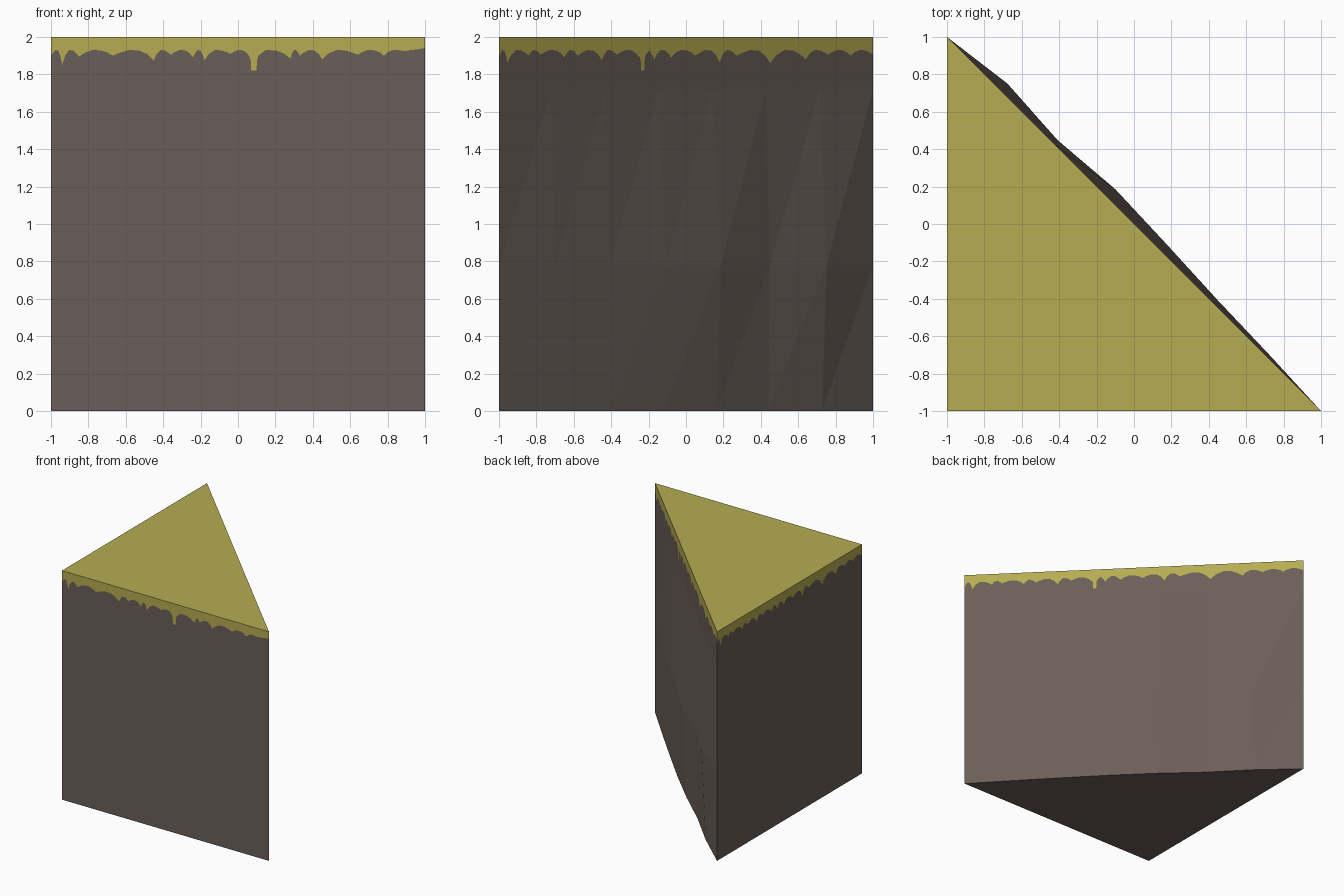
import bpy, bmesh

if "Cube" in bpy.data.objects:
    bpy.data.objects.remove(bpy.data.objects["Cube"])


def material(name, srgb):
    m = bpy.data.materials.new(name)
    m.diffuse_color = [(c / 255 / 12.92) if c < 11 else ((c / 255 + 0.055) / 1.055) ** 2.4 for c in srgb] + [1]
    m.use_nodes = True
    m.node_tree.nodes["Principled BSDF"].inputs["Base Color"].default_value = m.diffuse_color
    return m


dirt = material("brown dirt", (107, 94, 88))
grass = material("olive grass", (182, 172, 82))
TOP, LEDGE = 2.0, 1.72

# Wall paths: t runs -1..1 from left to right seen from outside
front = lambda t: (t, -1)
left = lambda t: (-1, -t)
slope = lambda t: (-t, t)

# Low points of the hanging turf, (t, z)
front_tips = [(-1, 1.9), (-.94, 1.85), (-.85, 1.895), (-.67, 1.9), (-.45, 1.875), (-.36, 1.905),
              (-.24, 1.89), (-.18, 1.875), (-.04, 1.91), (.06, 1.9), (.28, 1.885), (.33, 1.9),
              (.45, 1.88), (.64, 1.905), (.78, 1.9), (.9, 1.925), (1, 1.94)]
slope_tips = [(-1, 1.885), (-.955, 1.86), (-.84, 1.9), (-.78, 1.905), (-.65, 1.89), (-.58, 1.9),
              (-.45, 1.875), (-.37, 1.905), (-.25, 1.89), (-.17, 1.88), (-.08, 1.89), (.05, 1.9),
              (.18, 1.865), (.27, 1.9), (.45, 1.86), (.64, 1.88), (.76, 1.905), (.88, 1.9), (1, 1.905)]


def turf_edge(tips, drip=None):
    """Scalloped edge: an arch between each pair of tips, plus an optional long drip."""
    pts = []
    for (a, za), (b, zb) in zip(tips, tips[1:]):
        for f, w in ((0, 0), (.18, .6), (.4, 1), (.65, .95), (.85, .55)):
            z = za + (zb - za) * f
            pts.append((a + (b - a) * f, z + max(0, 1.93 - z) * w))
    pts.append(tips[-1])
    if drip:
        c, w, z = drip
        pts = [p for p in pts if abs(p[0] - c) > w * 1.6]
        pts += [(c - w * 1.5, 1.895), (c - w, 1.87), (c - w * .9, z), (c + w * .9, z), (c + w, 1.87), (c + w * 1.5, 1.9)]
    return sorted(pts)


def poly(bm, pts):
    bm.faces.new([bm.verts.new(p) for p in pts])


soil_bm, turf_bm = bmesh.new(), bmesh.new()

# Flat walls, split into dirt and turf along the scalloped edge
for path, low, edge in ((front, 0, turf_edge(front_tips, (.085, .016, 1.82))),
                        (left, 0, turf_edge(slope_tips)),
                        (slope, LEDGE, turf_edge(slope_tips, (-.232, .01, 1.82)))):
    for (a, za), (b, zb) in zip(edge, edge[1:]):
        p, q = path(a), path(b)
        poly(soil_bm, [(*p, low), (*q, low), (*q, zb), (*p, za)])
        poly(turf_bm, [(*p, za), (*q, zb), (*q, TOP), (*p, TOP)])

# Bulging rock facets on the diagonal wall
rows = [(0, [0, .01, .018, .024, .022, .01, .014, 0]),
        (.78, [0, .012, .02, .033, .043, .02, .037, 0]),
        (LEDGE, [0] * 8)]
grid = []
for z, bulges in rows:
    ts = [-1 + 2 * k / 7 for k in range(8)]
    grid.append([(-t + o, t + o, z) for t, o in zip(ts, bulges)])
for lo, hi in zip(grid, grid[1:]):
    for k in range(7):
        poly(soil_bm, [lo[k], lo[k + 1], hi[k + 1]])
        poly(soil_bm, [lo[k], hi[k + 1], hi[k]])

# Top lawn and underside
poly(turf_bm, [(-1, -1, TOP), (1, -1, TOP), (-1, 1, TOP)])
poly(soil_bm, [(-1, -1, 0)] + grid[0][::-1])

for name, bm, mat in (("dirt_block", soil_bm, dirt), ("grass_cover", turf_bm, grass)):
    bmesh.ops.remove_doubles(bm, verts=bm.verts, dist=1e-5)
    me = bpy.data.meshes.new(name)
    bm.to_mesh(me)
    bm.free()
    me.materials.append(mat)
    bpy.context.collection.objects.link(bpy.data.objects.new(name, me))
